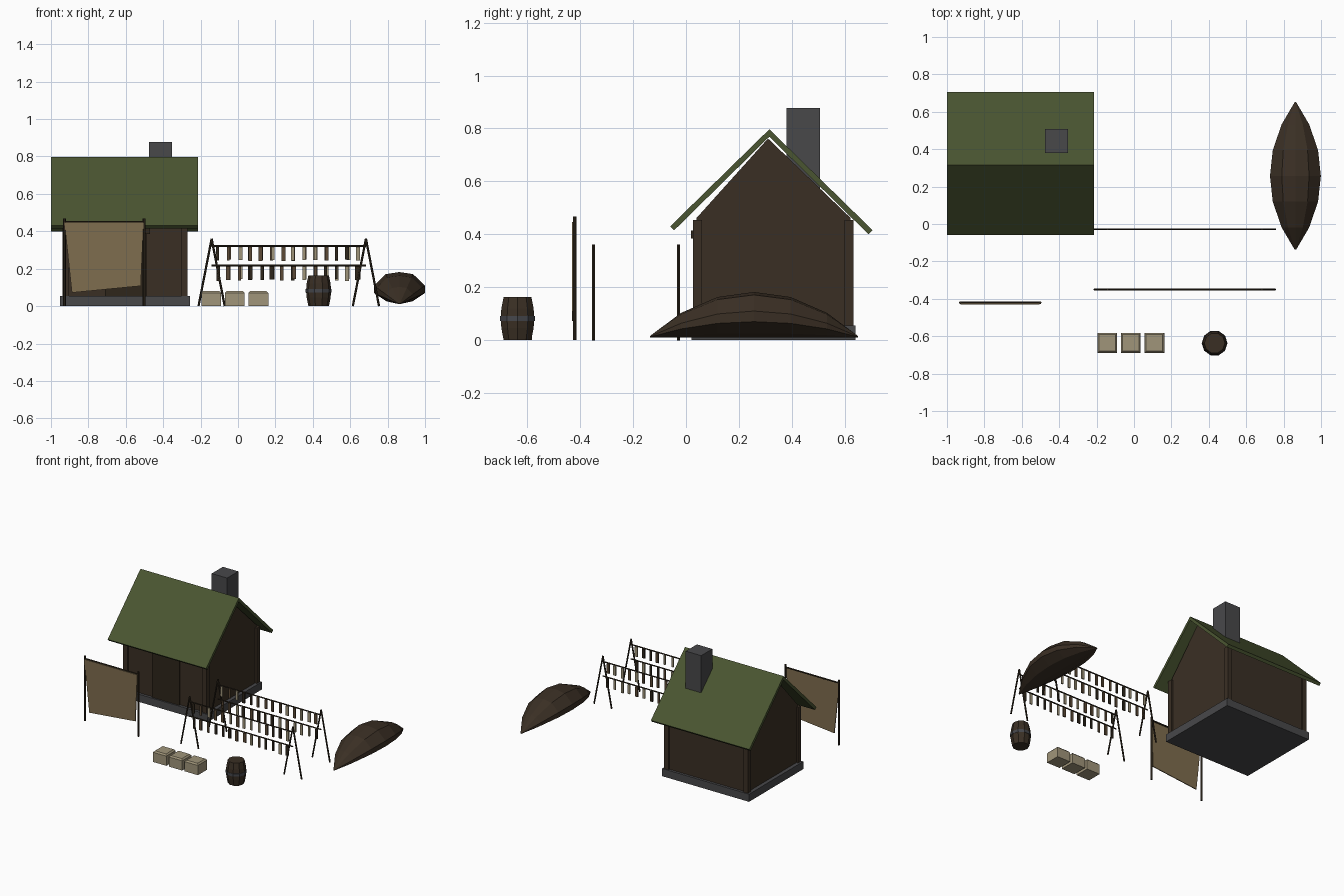
import bpy, bmesh, math, random
from mathutils import Vector

if "Cube" in bpy.data.objects:
    bpy.data.objects.remove(bpy.data.objects["Cube"])

random.seed(4)


def material(name, hexcode):
    rgb = [int(hexcode[i:i + 2], 16) / 255 for i in (0, 2, 4)]
    lin = [c / 12.92 if c <= 0.04045 else ((c + 0.055) / 1.055) ** 2.4 for c in rgb]
    m = bpy.data.materials.new(name)
    m.diffuse_color = (*lin, 1)
    m.use_nodes = True
    m.node_tree.nodes["Principled BSDF"].inputs["Base Color"].default_value = m.diffuse_color
    return m


MOSS = material("moss_green", "4a5531")
WOOD = material("brown_wood", "3a2f24")
DARK = material("dark_wood", "2e261b")
STONE = material("grey_stone", "48484a")
HIDE = material("tan_hide", "7f6d4e")
CRATE = material("pale_wood", "a0957a")
IRON = material("iron_band", "45464b")
FISH = material("dried_fish", "5c4a36")


def finish(name, bm, mat):
    bmesh.ops.recalc_face_normals(bm, faces=bm.faces[:])
    me = bpy.data.meshes.new(name)
    bm.to_mesh(me)
    bm.free()
    me.materials.append(mat)
    ob = bpy.data.objects.new(name, me)
    bpy.context.collection.objects.link(ob)
    return ob


def loft(name, rings, mat):
    """Skin closed rings of points and cap both ends."""
    bm = bmesh.new()
    loops = [[bm.verts.new(p) for p in r] for r in rings]
    n = len(loops[0])
    for a, b in zip(loops, loops[1:]):
        for i in range(n):
            j = (i + 1) % n
            bm.faces.new((a[i], a[j], b[j], b[i]))
    bm.faces.new(loops[0])
    bm.faces.new(loops[-1])
    return finish(name, bm, mat)


def box(name, x0, x1, y0, y1, z0, z1, mat):
    ring = [(x0, y0), (x1, y0), (x1, y1), (x0, y1)]
    return loft(name, [[(x, y, z) for x, y in ring] for z in (z0, z1)], mat)


def prism_x(name, profile, x0, x1, mat):
    return loft(name, [[(x, y, z) for y, z in profile] for x in (x0, x1)], mat)


def prism_y(name, profile, y0, y1, mat):
    return loft(name, [[(x, y, z) for x, z in profile] for y in (y0, y1)], mat)


def lathe(name, cx, cy, profile, sides, mat):
    return loft(name, [[(cx + r * math.cos(2 * math.pi * i / sides),
                         cy + r * math.sin(2 * math.pi * i / sides), z)
                        for i in range(sides)] for r, z in profile], mat)


def pole(name, a, b, r, mat, sides=6):
    a, b = Vector(a), Vector(b)
    d = (b - a).normalized()
    u = d.cross(Vector((0, 1, 0)))
    u.normalize()
    v = d.cross(u)
    ring = [r * (u * math.cos(t) + v * math.sin(t))
            for t in [2 * math.pi * i / sides for i in range(sides)]]
    return loft(name, [[p + o for o in ring] for p in (a, b)], mat)


# House: foundation, gabled walls, corner posts
box("foundation", -0.952, -0.257, 0.02, 0.64, 0, 0.055, STONE)
prism_x("gabled_walls", [(0.04, 0.05), (0.622, 0.05), (0.622, 0.462), (0.31, 0.762), (0.04, 0.462)],
        -0.925, -0.283, WOOD)
for i, x in enumerate((-0.938, -0.303)):
    for j, y in enumerate((0.027, 0.6)):
        box(f"corner_post_{i}{j}", x, x + 0.034, y, y + 0.034, 0.05, 0.455, WOOD)

# Door and lintel
box("door", -0.71, -0.49, 0.03, 0.045, 0.055, 0.385, DARK)
box("door_lintel", -0.73, -0.47, 0.018, 0.045, 0.385, 0.415, DARK)

# Roof slabs and chimney
prism_x("roof_front", [(-0.06, 0.43), (0.315, 0.797), (0.315, 0.769), (-0.045, 0.415)],
        -1.0, -0.213, MOSS)
prism_x("roof_back", [(0.705, 0.416), (0.315, 0.797), (0.315, 0.769), (0.69, 0.4)],
        -1.0, -0.213, MOSS)
box("chimney", -0.476, -0.353, 0.38, 0.507, 0.45, 0.878, STONE)

# Hide stretched on a frame
for i, x in enumerate((-0.928, -0.502)):
    pole(f"hide_post_{i}", (x, -0.42, 0), (x, -0.42, 0.468), 0.008, DARK)
pole("hide_top_bar", (-0.928, -0.42, 0.448), (-0.502, -0.42, 0.448), 0.006, DARK)
prism_y("stretched_hide", [(-0.928, 0.447), (-0.888, 0.072), (-0.52, 0.108), (-0.505, 0.447)],
        -0.43, -0.424, HIDE)

# Two drying racks with hanging strips
for k, y in enumerate((-0.35, -0.028)):
    for i, x in enumerate((-0.141, 0.684)):
        for s in (-1, 1):
            pole(f"rack_{k}_leg_{i}_{s}", (x + s * 0.07, y, 0), (x, y, 0.36), 0.006, DARK)
    for row, z in enumerate((0.322, 0.217)):
        pole(f"rack_{k}_bar_{row}", (-0.141, y, z), (0.684, y, z), 0.005, DARK)
        for n in range(14):
            x = -0.105 + n * 0.0575 + random.uniform(-0.006, 0.006)
            w = random.uniform(0.007, 0.011)
            length = random.uniform(0.066, 0.076)
            box(f"rack_{k}_strip_{row}_{n}", x - w, x + w, y - 0.004, y + 0.004,
                z - 0.006 - length, z - 0.006, random.choice((DARK, FISH, CRATE)))

# Barrel with iron band
lathe("barrel", 0.431, -0.637,
      [(0.055, 0), (0.064, 0.045), (0.067, 0.082), (0.064, 0.12), (0.055, 0.164)], 10, WOOD)
lathe("barrel_band", 0.431, -0.637, [(0.069, 0.072), (0.069, 0.092)], 10, IRON)

# Crates with chamfered tops
for i, x in enumerate((-0.143, -0.017, 0.109)):
    loft(f"crate_{i}", [[(x + sx * h, -0.636 + sy * h, z)
                         for sx, sy in ((-1, -1), (1, -1), (1, 1), (-1, 1))]
                        for h, z in ((0.053, 0), (0.053, 0.07), (0.044, 0.08))], CRATE)

# Overturned boat: one section scaled toward the pointed ends
half = [(0.07, 0.016), (0.136, 0.06), (0.136, 0.1), (0.073, 0.161)]
section = [(0, 0)] + half + [(0, 0.172)] + [(-x, z) for x, z in reversed(half)]
stations = [(-1, 0.03), (-0.7, 0.54), (-0.35, 0.89), (0, 1), (0.35, 0.89), (0.7, 0.54), (1, 0.03)]
loft("overturned_boat", [[(0.863 + x * s, 0.257 + t * 0.394, 0.01 + z * s) for x, z in section]
                         for t, s in stations], WOOD)
